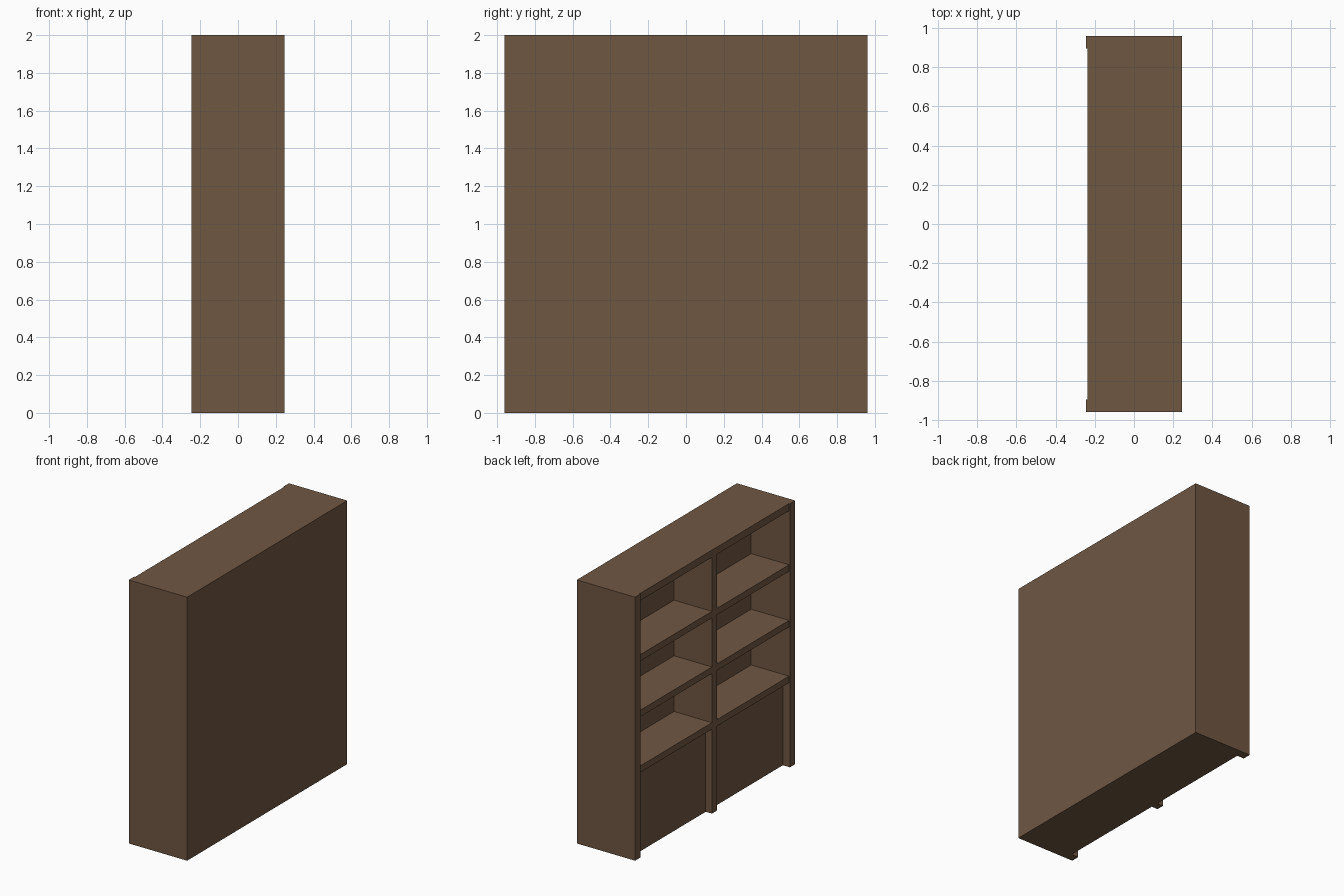
import bpy
from mathutils import Vector

cube = bpy.data.objects.get("Cube")
if cube:
    bpy.data.objects.remove(cube, do_unlink=True)

# Single wood colour
wood = bpy.data.materials.new("brown wood")
wood.use_nodes = True
wood.diffuse_color = (0.16, 0.095, 0.055, 1)
wood.node_tree.nodes["Principled BSDF"].inputs["Base Color"].default_value = wood.diffuse_color


def board(name, low, high):
    """Box-shaped board between two opposite corners."""
    low, high = Vector(low), Vector(high)
    bpy.ops.mesh.primitive_cube_add(size=1)
    ob = bpy.context.object
    ob.name = name
    for v in ob.data.vertices:
        v.co = [(low[i] + high[i]) / 2 + v.co[i] * (high[i] - low[i]) for i in range(3)]
    ob.data.materials.append(wood)
    return ob


HALF_X, HALF_Y, HEIGHT = 0.245, 0.96, 2.0
SIDE = 0.064                  # side panel thickness
INNER = HALF_Y - SIDE         # inside face of the side panels
FRONT = -0.238                # front of shelves, just behind the side panels
NICHE_BACK = 0.08             # rear wall inside the open niches
DOOR = -0.186                 # recessed lower panels
THICK = 0.05                  # shelf thickness
DIVIDER = 0.029               # half thickness of the central divider
SHELF_TOPS = {"upper": 1.535, "middle": 1.113, "lower": 0.69}
BASE_TOP = SHELF_TOPS["lower"] - THICK

# Side panels
for name, s in (("left_end", 1), ("right_end", -1)):
    y = sorted((s * INNER, s * HALF_Y))
    board(name + "_panel", (-HALF_X, y[0], 0), (HALF_X, y[1], HEIGHT))

# Top board and thick rear wall
board("top_board", (FRONT, -INNER, HEIGHT - THICK - 0.005), (HALF_X, INNER, HEIGHT))
board("back_wall", (NICHE_BACK, -INNER, 0), (HALF_X, INNER, HEIGHT - THICK - 0.005))

# Closed lower cabinet behind the recess
board("lower_cabinet", (DOOR, -INNER, 0), (NICHE_BACK, INNER, BASE_TOP))

# Central post below, divider above
board("lower_centre_post", (FRONT, -DIVIDER, 0), (DOOR, DIVIDER, BASE_TOP))
board("upper_divider", (FRONT, -DIVIDER, BASE_TOP), (NICHE_BACK, DIVIDER, HEIGHT - THICK - 0.005))

# Shelves in both bays
for level, top in SHELF_TOPS.items():
    for bay, s in (("left", 1), ("right", -1)):
        y = sorted((s * DIVIDER, s * INNER))
        board(f"{level}_{bay}_shelf", (FRONT, y[0], top - THICK), (NICHE_BACK, y[1], top))
